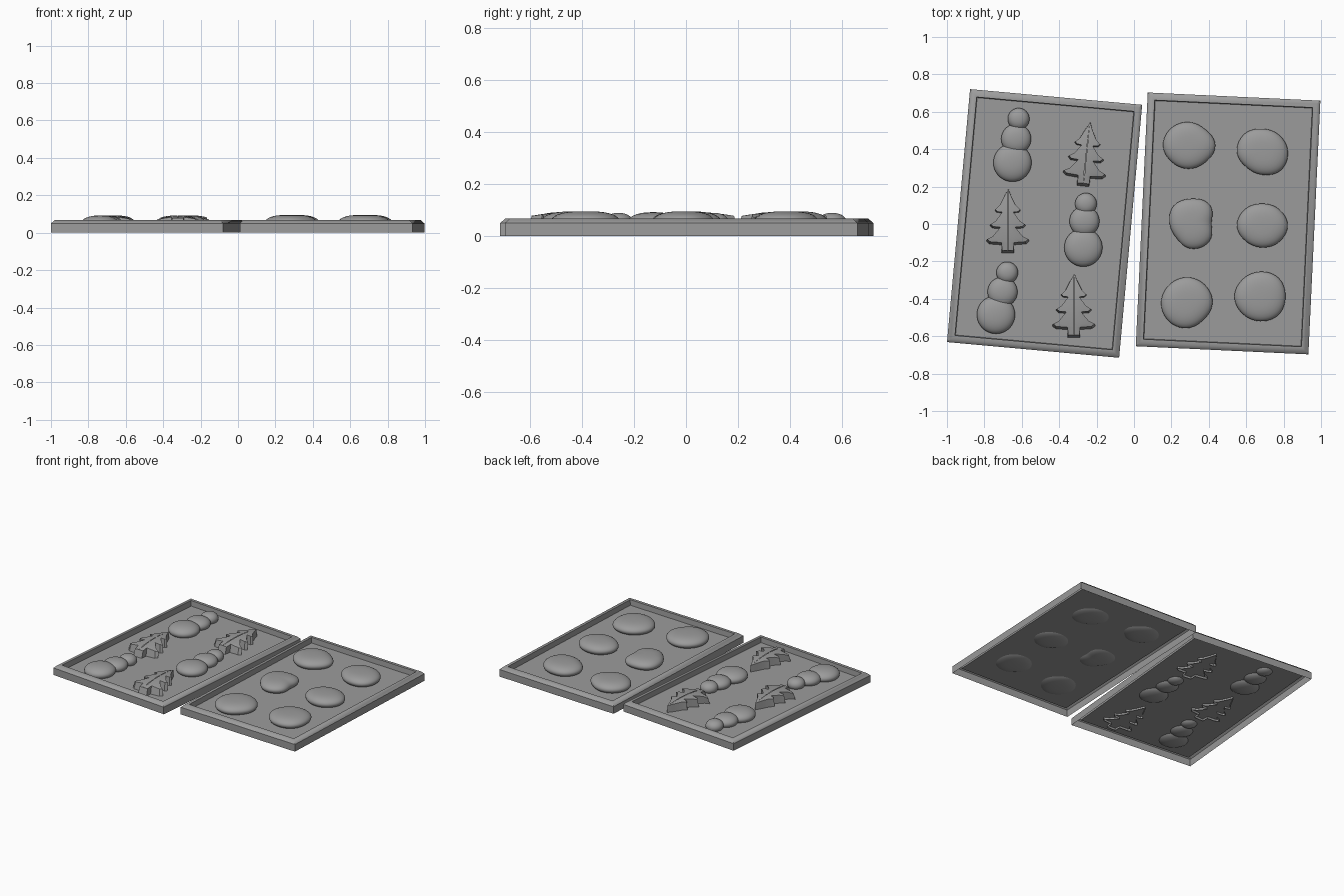
import bpy, bmesh
from math import sin, cos, pi, radians
from mathutils import Matrix

if "Cube" in bpy.data.objects:
    bpy.data.objects.remove(bpy.data.objects["Cube"])

# Dark grey shared by every part
grey = bpy.data.materials.new("dark_grey")
grey.diffuse_color = (0.33, 0.33, 0.33, 1)
grey.use_nodes = True
grey.node_tree.nodes["Principled BSDF"].inputs["Base Color"].default_value = grey.diffuse_color


def loft(name, rings, cap_bottom, cap_top, matrix=Matrix(), smooth=40):
    """Skin a stack of closed rings into one object."""
    bm = bmesh.new()
    rows = [[bm.verts.new(p) for p in r] for r in rings]
    n = len(rows[0])
    for a, b in zip(rows, rows[1:]):
        for i in range(n):
            j = (i + 1) % n
            bm.faces.new((a[i], a[j], b[j], b[i]))
    if cap_bottom:
        bm.faces.new(rows[0][::-1])
    if cap_top:
        bm.faces.new(rows[-1])
    bm.transform(matrix)
    me = bpy.data.meshes.new(name)
    bm.to_mesh(me)
    bm.free()
    me.materials.append(grey)
    ob = bpy.data.objects.new(name, me)
    bpy.context.collection.objects.link(ob)
    bpy.ops.object.select_all(action='DESELECT')
    ob.select_set(True)
    bpy.context.view_layer.objects.active = ob
    bpy.ops.object.shade_smooth_by_angle(angle=radians(smooth))
    return ob


def place(x, y, deg):
    return Matrix.Translation((x, y, 0)) @ Matrix.Rotation(radians(deg), 4, 'Z')


# Trays: pressed sheet with a raised rim, open underneath
def tray(name, x, y, deg):
    w, h = 0.462, 0.679
    profile = [(0, 0), (0, 0.05), (0.018, 0.067), (0.039, 0.067), (0.042, 0.03)]
    rings = [[(sx * (w - d), sy * (h - d), z)
              for sx, sy in ((-1, -1), (1, -1), (1, 1), (-1, 1))] for d, z in profile]
    loft(name, rings, False, True, place(x, y, deg), smooth=46)


tray("left_tray", -0.478, 0.003, -5.2)
tray("right_tray", 0.503, 0.003, -2.7)


# Puffy dough: outline swept over a rounded, flat-topped profile
def puff(name, x, y, radius, z, half, power):
    rings = []
    for k in range(17):
        t = -pi / 2 * 0.97 + k / 16 * pi * 0.97
        s = cos(t) ** power
        dz = half * sin(t)
        rings.append([(x + s * radius(a) * cos(a), y + s * radius(a) * sin(a), z + dz)
                      for a in (2 * pi * i / 48 for i in range(48))])
    loft(name, rings, True, True, smooth=50)


def blob(radii):
    """Smooth closed outline through eight radii, anticlockwise from +x."""
    def f(a):
        u = a / (2 * pi) * 8
        i, t = int(u), u - int(u)
        p = [radii[(i + k) % 8] for k in (-1, 0, 1, 2)]
        return 0.5 * (2 * p[1] + (p[2] - p[0]) * t
                      + (2 * p[0] - 5 * p[1] + 4 * p[2] - p[3]) * t * t
                      + (3 * p[1] - p[0] - 3 * p[2] + p[3]) * t ** 3)
    return f


# Round cookies on the right tray
cookies = [
    (0.29, 0.42, (.145, .125, .125, .13, .135, .125, .125, .128)),
    (0.687, 0.387, (.136, .126, .122, .135, .137, .12, .124, .14)),
    (0.305, 0.005, (.11, .14, .13, .131, .115, .112, .137, .138)),
    (0.687, -0.008, (.135, .124, .117, .127, .137, .122, .118, .125)),
    (0.28, -0.42, (.14, .137, .135, .132, .135, .137, .137, .13)),
    (0.675, -0.388, (.135, .14, .133, .132, .138, .132, .132, .138)),
]
for i, (x, y, r) in enumerate(cookies):
    puff(f"round_cookie_{i + 1}", x, y, blob(r), 0.055, 0.04, 0.65)

# Snowman cookies: head, middle and base lumps
snowmen = [
    ((-0.617, 0.562), (-0.63, 0.455), (-0.65, 0.328)),
    ((-0.257, 0.108), (-0.265, 0.015), (-0.271, -0.126)),
    ((-0.678, -0.26), (-0.703, -0.363), (-0.738, -0.485)),
]
for i, lumps in enumerate(snowmen):
    for part, (x, y), r, half in zip(("head", "middle", "base"), lumps,
                                     (0.058, 0.08, 0.102), (0.04, 0.041, 0.043)):
        puff(f"snowman_{part}_{i + 1}", x, y, lambda a, r=r: r, 0.049, half, 0.85)

# Tree cookies: mirrored outline, leaning sides, domed top, hollow underneath
right_side = [(0.033, -0.172), (0.035, -0.128), (0.1, -0.123), (0.117, -0.108), (0.085, -0.092),
              (0.042, -0.04), (0.082, -0.037), (0.097, -0.023), (0.068, -0.004),
              (0.032, 0.045), (0.06, 0.048), (0.07, 0.06), (0.045, 0.085), (0.02, 0.135)]
outline = right_side + [(0.004, 0.175)] + [(-x, y) for x, y in right_side[::-1]]


def dome(x, y):
    return 0.093 - 1.3 * x * x - 0.5 * y * y


for i, (x, y, deg) in enumerate([(-0.255, 0.37, -6), (-0.675, 0.013, 0), (-0.322, -0.44, 0)]):
    rings = [[(px, py, 0.017) for px, py in outline]]
    for sx in (0.94, 0.6, 0.3, 0.02):
        rings.append([(px * sx, py * 0.94 + 0.008, dome(px * sx, py)) for px, py in outline])
    loft(f"tree_cookie_{i + 1}", rings, False, False, place(x, y, deg), smooth=35)
